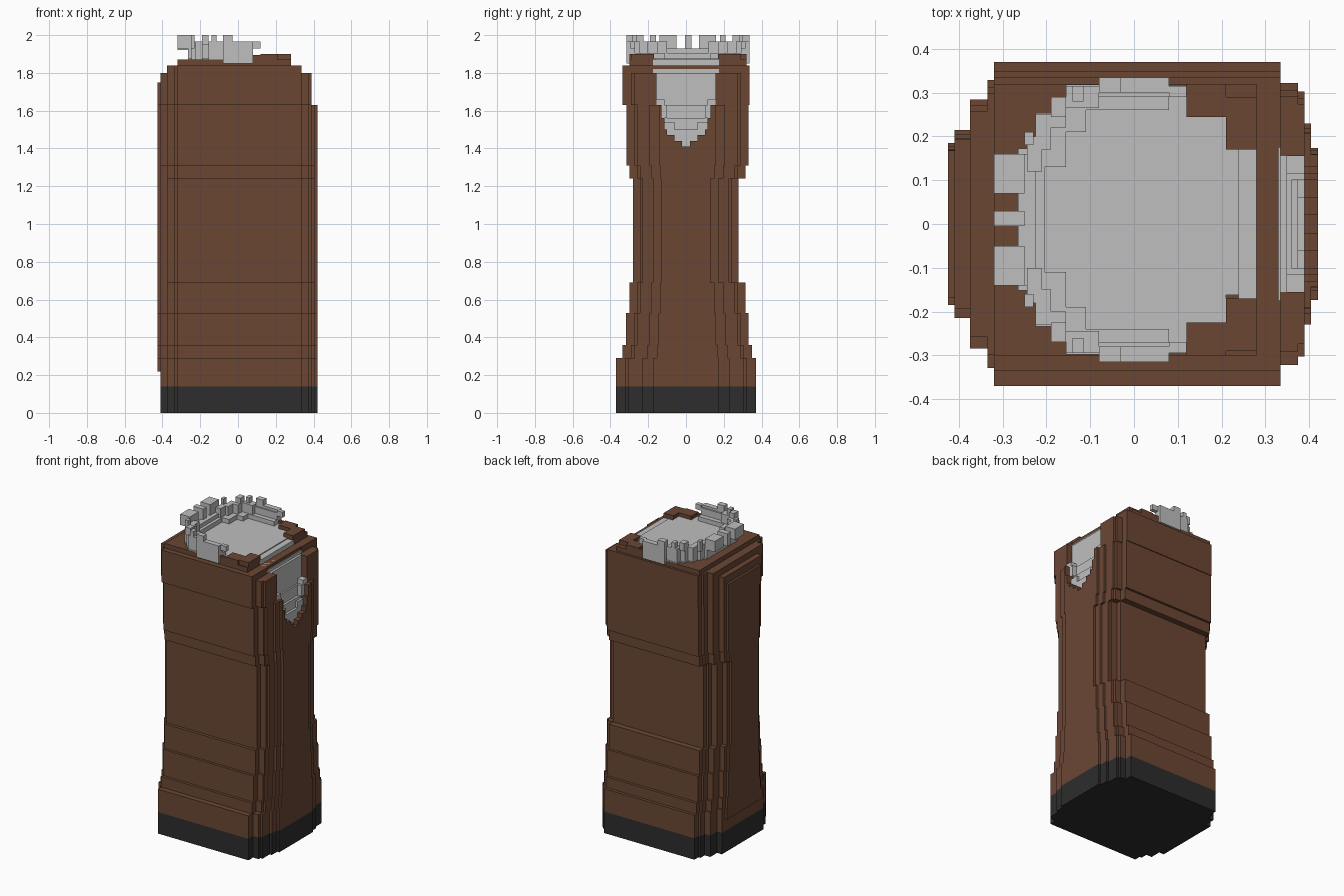
import bpy
import bmesh

cube = bpy.data.objects.get("Cube")
if cube:
    bpy.data.objects.remove(cube, do_unlink=True)


def material(name, rgb):
    m = bpy.data.materials.new(name)
    m.use_nodes = True
    m.diffuse_color = (*rgb, 1)
    m.node_tree.nodes["Principled BSDF"].inputs["Base Color"].default_value = (*rgb, 1)
    return m


BROWN = material("warm brown", (0.147, 0.062, 0.034))
GREY = material("pale grey", (0.52, 0.52, 0.52))
BLACK = material("charcoal", (0.026, 0.026, 0.026))


def finish(bm, name, mat):
    bmesh.ops.recalc_face_normals(bm, faces=bm.faces)
    mesh = bpy.data.meshes.new(name)
    bm.to_mesh(mesh)
    bm.free()
    mesh.materials.append(mat)
    bpy.context.collection.objects.link(bpy.data.objects.new(name, mesh))


def prism(bm, outline, z0, z1):
    low = [bm.verts.new((x, y, z0)) for x, y in outline]
    high = [bm.verts.new((x, y, z1)) for x, y in outline]
    bm.faces.new(low[::-1])
    bm.faces.new(high)
    n = len(low)
    for i in range(n):
        j = (i + 1) % n
        bm.faces.new((low[i], low[j], high[j], high[i]))


def box(bm, x0, x1, y0, y1, z0, z1):
    prism(bm, [(x0, y0), (x1, y0), (x1, y1), (x0, y1)], z0, z1)


def mirrored(bm, x0, x1, y0, y1, z0, z1, mid=0.01):
    """Box on the +y side and its twin on the -y side."""
    box(bm, x0, x1, mid + y0, mid + y1, z0, z1)
    box(bm, x0, x1, mid - y1, mid - y0, z0, z1)


def stairs(steps, limit):
    """Stepped corner, from the y end round to the x end."""
    kept = [s for s in steps if s[0] <= limit + 1e-6] or [(limit, 1.0)]
    pts = []
    for i, (x, r) in enumerate(kept):
        pts.append((x, r))
        if i + 1 < len(kept):
            pts.append((x, kept[i + 1][1]))
    return pts


def outline(left, right, xl, xr, ylo, yhi, notch=0, depth=0.33):
    mid, half = (ylo + yhi) / 2, (yhi - ylo) / 2
    r, l = stairs(right, xr), stairs(left, xl)
    pts = [(x, mid - k * half) for x, k in r]
    if notch:
        end = r[-1][0]
        pts += [(end, -notch), (depth, -notch), (depth, notch), (end, notch)]
    pts += [(x, mid + k * half) for x, k in r[::-1]]
    pts += [(-x, mid + k * half) for x, k in l]
    pts += [(-x, mid - k * half) for x, k in l[::-1]]
    return pts


# Corner steps: x reach and share of the half depth
LEFT = [(.32, 1), (.335, .89), (.375, .77), (.41, .58), (.425, .5)]
RIGHT = [(.335, 1), (.375, .87), (.39, .82), (.405, .62), (.42, .47)]

# Dark base
bm = bmesh.new()
prism(bm, outline(LEFT, RIGHT, .41, .42, -.37, .37), 0, .14)
finish(bm, "base", BLACK)

# Waisted body: z0, z1, y low, y high, left reach, right reach, notch half width
LAYERS = [
    (.14, .22, -.37, .37, .41, .42, 0),
    (.22, .29, -.37, .37, .425, .42, 0),
    (.29, .36, -.335, .35, .425, .42, 0),
    (.36, .53, -.317, .332, .425, .42, 0),
    (.53, .69, -.30, .315, .425, .42, 0),
    (.69, 1.24, -.28, .277, .425, .42, 0),
    (1.24, 1.31, -.30, .315, .425, .42, 0),
    (1.31, 1.41, -.315, .33, .425, .42, 0),
    (1.41, 1.44, -.315, .33, .425, .42, .02),
    (1.44, 1.47, -.315, .33, .425, .42, .06),
    (1.47, 1.50, -.315, .33, .425, .42, .10),
    (1.50, 1.56, -.315, .33, .425, .42, .115),
    (1.56, 1.63, -.315, .33, .425, .42, .13),
    (1.63, 1.75, -.335, .335, .425, .39, .155),
    (1.75, 1.80, -.335, .335, .41, .39, .155),
    (1.80, 1.84, -.335, .335, .375, .36, .175),
]
bm = bmesh.new()
for z0, z1, ylo, yhi, xl, xr, notch in LAYERS:
    prism(bm, outline(LEFT, RIGHT, xl, xr, ylo, yhi, notch), z0, z1)
prism(bm, outline(LEFT, RIGHT, .32, .28, -.30, .32, .175, .24), 1.84, 1.87)
finish(bm, "body", BROWN)

# Raised brown lip beside the spout
bm = bmesh.new()
mirrored(bm, -.08, .12, .295, .31, 1.87, 1.895)
mirrored(bm, .12, .21, .235, .31, 1.87, 1.9)
mirrored(bm, .21, .28, .17, .29, 1.87, 1.9, 0)
finish(bm, "lip", BROWN)

# Flat filling inside the rim
DISC_L = [(.08, 1), (.155, .95), (.19, .86), (.225, .75), (.265, .5)]
DISC_R = [(.08, 1), (.12, .95), (.135, .86), (.21, .75), (.24, .53)]
bm = bmesh.new()
prism(bm, outline(DISC_L, DISC_R, .265, .24, -.315, .335), 1.85, 1.876)
finish(bm, "filling", GREY)

# Spill running over the right side: x end, half width, z0, z1
SPILL = [
    (.28, .175, 1.84, 1.87), (.315, .175, 1.82, 1.84),
    (.335, .175, 1.80, 1.82), (.35, .155, 1.63, 1.80),
    (.36, .13, 1.56, 1.63), (.375, .115, 1.50, 1.56),
    (.39, .10, 1.47, 1.50), (.39, .06, 1.44, 1.47), (.39, .02, 1.41, 1.44),
]
bm = bmesh.new()
for x, w, z0, z1 in SPILL:
    box(bm, .2, x, -w, w, z0, z1)
# small lumps along the edge of the spill
mirrored(bm, .34, .39, .115, .155, 1.63, 1.66, 0)
mirrored(bm, .34, .39, .10, .13, 1.56, 1.63, 0)
mirrored(bm, .34, .39, .06, .115, 1.50, 1.54, 0)
finish(bm, "spill", GREY)

# Frothy rim: x0, x1, y0, y1, top
RIM = [
    (-.265, -.225, 0, .15, 1.93), (-.245, -.21, .11, .19, 1.965),
    (-.225, -.19, .16, .24, 1.965), (-.19, -.155, .21, .27, 1.965),
    (-.155, -.08, .255, .305, 1.965), (-.08, .08, .28, .325, 1.95),
]
bm = bmesh.new()
for x0, x1, y0, y1, top in RIM:
    mirrored(bm, x0, x1, y0, y1, 1.86, top)
mirrored(bm, .08, .12, .28, .305, 1.93, 1.965)
mirrored(bm, -.03, .08, .29, .325, 1.94, 1.965)
# inner step of the rim
for x0, x1, y0, y1 in [(-.23, -.205, 0, .13), (-.21, -.155, .12, .21),
                       (-.16, -.11, .2, .26), (-.11, .08, .25, .285)]:
    mirrored(bm, x0, x1, y0, y1, 1.86, 1.905)
finish(bm, "froth_rim", GREY)

# Standing tufts and overhanging tabs
bm = bmesh.new()
for x0, x1, y0, y1, z0 in [(-.32, -.25, .06, .15, 1.93), (-.25, -.23, .17, .20, 1.93),
                           (-.19, -.155, .235, .28, 1.95), (-.14, -.115, .27, .305, 1.95),
                           (-.08, -.03, .29, .325, 1.94)]:
    mirrored(bm, x0, x1, y0, y1, z0, 2.0)
box(bm, -.32, -.25, -.005, .03, 1.92, 2.0)
finish(bm, "froth_tufts", GREY)
